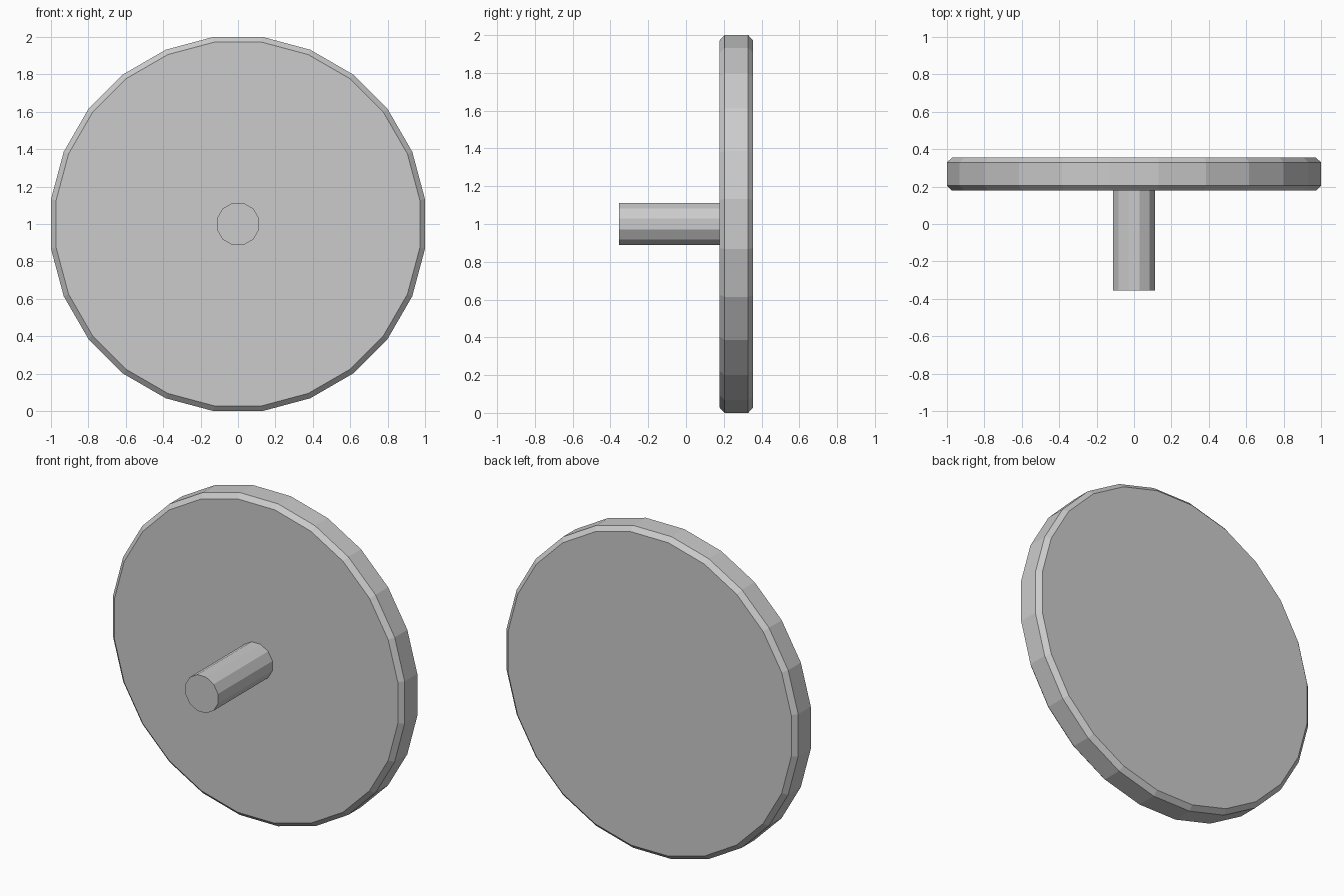
import bpy, bmesh, math

if "Cube" in bpy.data.objects:
    bpy.data.objects.remove(bpy.data.objects["Cube"])


def turned(name, profile, sides):
    """Solid turned around the y axis; profile holds (y, flat-to-centre radius)."""
    bm = bmesh.new()
    step = 2 * math.pi / sides
    rings = []
    for y, apothem in profile:
        r = apothem / math.cos(step / 2)
        rings.append([bm.verts.new((r * math.cos((i + 0.5) * step), y,
                                    1 + r * math.sin((i + 0.5) * step)))
                      for i in range(sides)])
    for a, b in zip(rings, rings[1:]):
        for i in range(sides):
            j = (i + 1) % sides
            bm.faces.new((a[i], a[j], b[j], b[i]))
    bm.faces.new(rings[0])
    bm.faces.new(rings[-1])
    bmesh.ops.recalc_face_normals(bm, faces=bm.faces)
    mesh = bpy.data.meshes.new(name)
    bm.to_mesh(mesh)
    bm.free()
    obj = bpy.data.objects.new(name, mesh)
    bpy.context.collection.objects.link(obj)
    return obj


# Wheel disc with chamfered rims
turned("wheel_disc", [(0.178, 0.972), (0.205, 1.0), (0.329, 1.0), (0.356, 0.972)], 24)

# Axle stub, ending just inside the disc
turned("axle", [(-0.356, 0.112), (0.182, 0.112)], 12)
